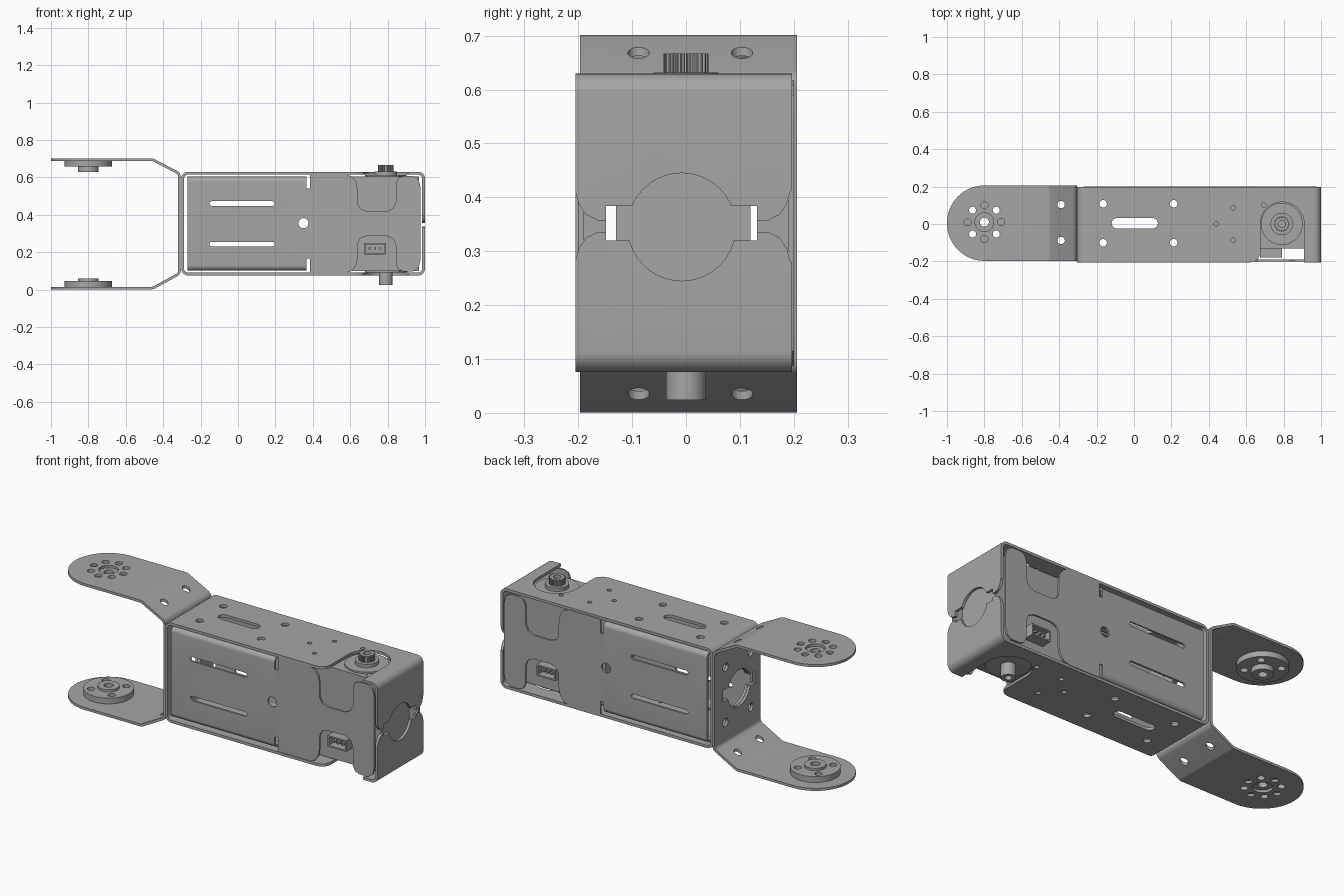
import bpy, bmesh, math
from mathutils import Vector

if "Cube" in bpy.data.objects:
    bpy.data.objects.remove(bpy.data.objects["Cube"])

MID = 0.3525  # height of the mirror plane


def material(name, v):
    m = bpy.data.materials.new(name)
    m.diffuse_color = (v, v, v, 1)
    m.use_nodes = True
    m.node_tree.nodes["Principled BSDF"].inputs["Base Color"].default_value = m.diffuse_color
    return m


GREY = material("sheet_grey", 0.38)


def prism(name, pts, lo, hi, axis):
    """Extrude a 2D outline along an axis: x uses (y,z), y uses (x,z), z uses (x,y)."""
    place = {'x': lambda a, b, t: (t, a, b), 'y': lambda a, b, t: (a, t, b), 'z': lambda a, b, t: (a, b, t)}[axis]
    bm = bmesh.new()
    f = bm.faces.new([bm.verts.new(place(a, b, lo)) for a, b in pts])
    g = bmesh.ops.extrude_face_region(bm, geom=[f])
    d = Vector(place(0, 0, hi - lo))
    bmesh.ops.translate(bm, vec=d, verts=[v for v in g['geom'] if isinstance(v, bmesh.types.BMVert)])
    bmesh.ops.recalc_face_normals(bm, faces=bm.faces)
    me = bpy.data.meshes.new(name)
    bm.to_mesh(me)
    bm.free()
    me.materials.append(GREY)
    ob = bpy.data.objects.new(name, me)
    bpy.context.collection.objects.link(ob)
    return ob


def circle(a, b, r, n=32):
    return [(a + r * math.cos(2 * math.pi * i / n), b + r * math.sin(2 * math.pi * i / n)) for i in range(n)]


def rect(a0, a1, b0, b1):
    return [(a0, b0), (a1, b0), (a1, b1), (a0, b1)]


def slot(a0, a1, b, r, n=8):
    arc = [math.pi * i / n - math.pi / 2 for i in range(n + 1)]
    return ([(a1 - r + r * math.cos(t), b + r * math.sin(t)) for t in arc]
            + [(a0 + r - r * math.cos(t), b - r * math.sin(t)) for t in arc])


def flip(pts):
    return [(a, 2 * MID - b) for a, b in pts]


def strip(path, radius, th, n=6):
    """Outline of a bent sheet following a centre line with rounded bends."""
    P = [Vector(p) for p in path]
    line = [P[0]]
    for a, b, c in zip(P, P[1:], P[2:]):
        u, v = (a - b).normalized(), (c - b).normalized()
        half = u.angle(v) / 2
        d = radius / math.tan(half)
        cen = b + (u + v).normalized() * radius / math.sin(half)
        s, e = b + u * d - cen, b + v * d - cen
        for i in range(n + 1):
            line.append(cen + (s.lerp(e, i / n)).normalized() * radius)
    line.append(P[-1])
    left, right = [], []
    for i, p in enumerate(line):
        t0 = (p - line[i - 1]).normalized() if i else (line[1] - p).normalized()
        t1 = (line[i + 1] - p).normalized() if i < len(line) - 1 else t0
        t = (t0 + t1).normalized()
        off = Vector((-t.y, t.x)) * th / 2
        left.append(tuple(p + off))
        right.append(tuple(p - off))
    return left + right[::-1]


def boolean(ob, cuts, op='DIFFERENCE'):
    """cuts: list of (outline, lo, hi, axis)."""
    for c in cuts:
        tool = prism("cutter", *c)
        mod = ob.modifiers.new("cut", 'BOOLEAN')
        mod.operation, mod.object, mod.solver = op, tool, 'EXACT'
        bpy.context.view_layer.update()
        me = bpy.data.meshes.new_from_object(ob.evaluated_get(bpy.context.evaluated_depsgraph_get()))
        ob.modifiers.clear()
        ob.data = me
        bpy.data.objects.remove(tool)


# Round window with side tabs, shared by all end walls
window = [(circle(-0.008, 0.345, 0.1, 40), -0.4, -0.2, 'x'),
          (rect(-0.148, 0.132, 0.32, 0.384), -0.4, -0.2, 'x')]
wall_holes = [(circle(y, z, 0.022, 20), -0.4, -0.2, 'x') for y in (-0.11, 0.11) for z in (0.2, 0.505)]

# Fork: bent strip with rounded ends
fork = prism("fork", strip([(-1, 0.694), (-0.455, 0.694), (-0.313, 0.62), (-0.313, 0.085),
                            (-0.455, 0.008), (-1, 0.008)], 0.03, 0.014), -0.197, 0.206, 'y')
plan = [(-0.2, -0.197), (-0.2, 0.206)] + [(-0.8 - 0.2 * math.sin(t), 0.0045 + 0.2015 * math.cos(t))
                                          for t in [math.pi * i / 32 for i in range(33)]]
boolean(fork, [(plan, -0.1, 0.8, 'z')], 'INTERSECT')
ring = [(-0.8 + 0.09 * math.cos(i * math.pi / 4), 0.01 + 0.09 * math.sin(i * math.pi / 4)) for i in range(8)]
boolean(fork, window + wall_holes + [(circle(x, y, 0.019, 20), -0.1, 0.8, 'z') for x, y in ring]
        + [(circle(-0.8, 0.01, 0.05), -0.1, 0.8, 'z')]
        + [(circle(-0.39, y, 0.02, 20), -0.1, 0.8, 'z') for y in (-0.088, 0.104)])

# Horn discs on the fork arms
for nm, z0, z1, z2 in (("upper_horn", 0.687, 0.657, 0.632), ("lower_horn", 0.015, 0.047, 0.06)):
    horn = prism(nm, circle(-0.8, 0.01, 0.127, 48), min(z0, z1), max(z0, z1), 'z')
    boolean(horn, [(circle(-0.8, 0.01, 0.055), min(z1, z2) - 0.004, max(z1, z2) + (0.004 if z2 < z1 else 0), 'z')], 'UNION')
    boolean(horn, [(circle(x, y, 0.019, 20), -0.1, 0.8, 'z') for x, y in ring[1::2]]
            + [(circle(-0.8, 0.01, 0.024), -0.1, 0.8, 'z')])

# Outer frame: sheet loop split at the right end
frame = prism("outer_frame", strip([(0.9925, 0.357), (0.9925, 0.622), (-0.2965, 0.622), (-0.2965, 0.083),
                                    (0.9925, 0.083), (0.9925, 0.336)], 0.03, 0.015), -0.205, 0.197, 'y')
end = [(o, 0.9, 1.1, 'x') for o, _, _, _ in window]
for s in (-1, 1):  # flared mouths of the split
    flare = [(0.16, MID - 0.018), (0.18, 0.325), (0.193, 0.305), (0.2, 0.28), (0.23, 0.28)]
    flare = flare + [(a, 2 * 0.3465 - b) for a, b in flare[::-1]]
    end.append(([(s * a - 0.006, b) for a, b in flare], 0.9, 1.1, 'x'))
shaft_cut = [(0.62, -0.25), (0.62, -0.205), (0.645, -0.2), (0.665, -0.185), (0.675, -0.16), (0.675, 0)]
shaft_cut += [(0.7925 - 0.1175 * math.cos(t), 0.1175 * math.sin(t)) for t in [math.pi * i / 20 for i in range(1, 20)]]
shaft_cut += [(0.91, 0), (0.91, -0.25)]
holes = [(-0.165, 0.108, 0.02), (-0.165, -0.1, 0.02), (0.212, 0.108, 0.02), (0.212, -0.1, 0.02),
         (0.44, 0, 0.012), (0.53, 0.087, 0.012), (0.53, -0.087, 0.012), (0.695, 0.1, 0.012)]
boolean(frame, window + wall_holes + end + [(circle(x, y, r, 20), 0, 0.8, 'z') for x, y, r in holes]
        + [(slot(-0.12, 0.128, 0.004, 0.028), 0, 0.8, 'z'), (shaft_cut, 0, 0.8, 'z')])

# Side covers: flanged slotted half plus a cut-out plate half
half = [(0.365, 0.54), (0.385, 0.54), (0.385, 0.617), (0.575, 0.617), (0.61, 0.605), (0.632, 0.575), (0.64, 0.53),
        (0.64, 0.46), (0.655, 0.43), (0.69, 0.418), (0.795, 0.418), (0.83, 0.435), (0.845, 0.47),
        (0.845, 0.57), (0.858, 0.598), (0.885, 0.608), (0.935, 0.608), (0.965, 0.59), (0.975, 0.55)]
for side, s in (("front", -1), ("back", 1)):
    tray = prism(side + "_slotted_cover", strip([(s * 0.135, 0.598), (s * 0.195, 0.598), (s * 0.195, 0.107),
                                                 (s * 0.135, 0.107)], 0.022, 0.011), -0.27, 0.365, 'x')
    plate = prism(side + "_plate", half + flip(half)[::-1], s * 0.1895, s * 0.2005, 'y')
    hole = (circle(0.35, 0.355, 0.027), -0.3, 0.3, 'y')
    boolean(tray, [(slot(-0.152, 0.196, z, 0.0125), -0.3, 0.3, 'y') for z in (0.46, 0.243)] + [hole])
    boolean(plate, [hole])
    # Cable socket with three pins
    plug = prism(side + "_socket", rect(0.675, 0.79, 0.188, 0.25), s * 0.12, s * 0.18, 'y')
    boolean(plug, [(rect(0.683, 0.782, 0.196, 0.242), s * 0.135, s * 0.2, 'y')])
    for i in range(3):
        x = 0.705 + 0.0275 * i
        prism(side + "_pin", rect(x - 0.006, x + 0.006, 0.213, 0.225), s * 0.13, s * 0.175, 'y')

# Motor case with turned shafts
prism("motor_case", rect(0.41, 0.968, 0.1, 0.604), -0.13, 0.12, 'y')
prism("upper_boss", circle(0.79, 0, 0.112, 48), 0.6, 0.613, 'z')
prism("lower_boss", circle(0.79, 0, 0.112, 48), 0.092, 0.102, 'z')
prism("upper_collar", circle(0.79, 0, 0.06), 0.61, 0.632, 'z')
teeth = [(0.79 + r * math.cos(a), r * math.sin(a)) for i in range(24)
         for r, a in ((0.042, (i - 0.25) * math.pi / 12), (0.042, (i + 0.1) * math.pi / 12),
                      (0.036, (i + 0.25) * math.pi / 12), (0.036, (i + 0.6) * math.pi / 12))]
spline = prism("splined_shaft", teeth, 0.61, 0.667, 'z')
boolean(spline, [(circle(0.79, 0, 0.02, 24), 0.63, 0.7, 'z')])
pin = prism("lower_shaft", circle(0.79, 0, 0.037), 0.024, 0.1, 'z')
boolean(pin, [(circle(0.79, 0, 0.018, 24), 0, 0.06, 'z')])
for z in (0.098, 0.602):
    prism("case_screw", circle(0.885, -0.1, 0.022, 20), z - 0.004, z + 0.006, 'z')

# Smooth shading with sharp edges kept
bpy.ops.object.select_all(action='DESELECT')
for ob in bpy.context.collection.objects:
    ob.select_set(True)
    bpy.context.view_layer.objects.active = ob
bpy.ops.object.shade_smooth_by_angle(angle=math.radians(30))
